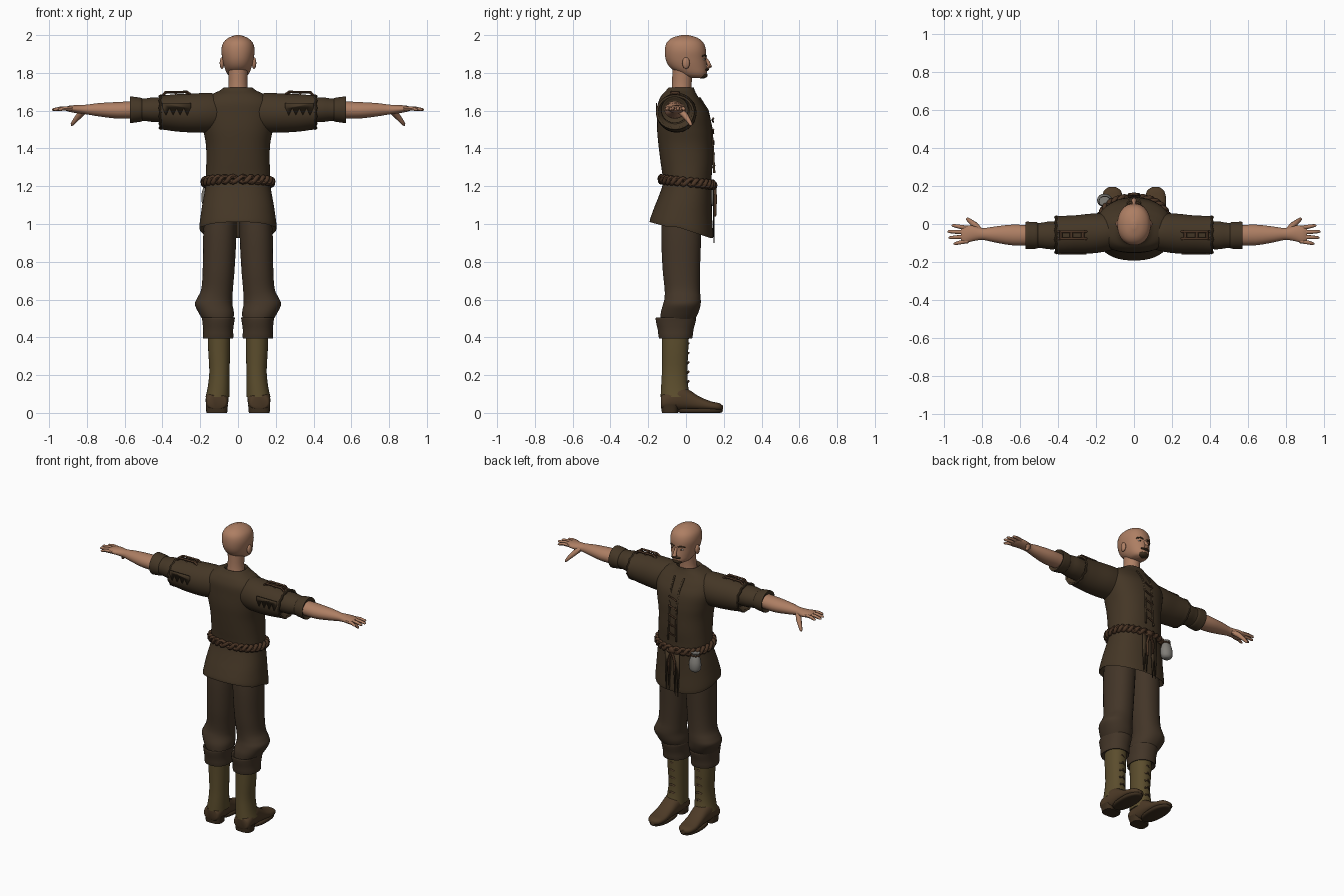
import bpy, bmesh, math
from mathutils import Vector

if "Cube" in bpy.data.objects:
    bpy.data.objects.remove(bpy.data.objects["Cube"])


def material(name, r, g, b):
    m = bpy.data.materials.new(name)
    m.use_nodes = True
    m.diffuse_color = (r, g, b, 1)
    bsdf = m.node_tree.nodes["Principled BSDF"]
    bsdf.inputs["Base Color"].default_value = (r, g, b, 1)
    bsdf.inputs["Roughness"].default_value = 0.9
    return m


CLOTH = material("dark brown cloth", .058, .037, .019)
OLIVE = material("olive cloth", .105, .074, .026)
TROUSER = material("trouser brown", .056, .036, .021)
BOOT = material("boot leather", .075, .043, .02)
SKIN = material("skin", .42, .21, .125)
HAIR = material("dark hair", .045, .027, .013)
STRAP = material("strap leather", .07, .035, .018)
GREY = material("grey pouch", .22, .21, .19)
WHITE = material("eye white", .6, .55, .5)
made = []


def finish(name, mesh, mats):
    ob = bpy.data.objects.new(name, mesh)
    bpy.context.collection.objects.link(ob)
    mesh.materials.clear()
    for m in mats:
        mesh.materials.append(m)
    made.append(ob)
    return ob


def power(v, p):
    return math.copysign(abs(v) ** (2 / p), v)


def smooth_path(st, sub):
    """Catmull-Rom interpolation of stations."""
    out = []
    for i in range(len(st) - 1):
        a, b, c, d = st[max(i - 1, 0)], st[i], st[i + 1], st[min(i + 2, len(st) - 1)]
        for k in range(sub):
            t = k / sub
            out.append([.5 * (2 * q + (r - p) * t + (2 * p - 5 * q + 4 * r - s) * t * t
                              + (3 * q - p - 3 * r + s) * t ** 3)
                        for p, q, r, s in zip(a, b, c, d)])
    return out + [list(st[-1])]


def loft(name, st, axis, mats, n=28, sub=3, p=2.0, side=1, rule=None, deform=None):
    """Skin through oval rings; a station is (along, centre, centre, radius, radius)."""
    bm = bmesh.new()
    rings = []
    for t, a, b, ra, rb in smooth_path(st, sub):
        ring = []
        for j in range(n):
            w = 2 * math.pi * (j + .5) / n
            u, v = a + ra * power(math.cos(w), p), b + rb * power(math.sin(w), p)
            co = Vector({"x": (t, u, v), "y": (u, t, v), "z": (u, v, t)}[axis])
            if deform:
                co = deform(co)
            co.x *= side
            ring.append(bm.verts.new(co))
        rings.append(ring)
    for r, q in zip(rings, rings[1:]):
        for j in range(n):
            bm.faces.new((r[j], r[(j + 1) % n], q[(j + 1) % n], q[j]))
    bm.faces.new(rings[0])
    bm.faces.new(rings[-1])
    bmesh.ops.recalc_face_normals(bm, faces=bm.faces)
    if rule:
        for f in bm.faces:
            f.material_index = rule(f.calc_center_median())
    me = bpy.data.meshes.new(name)
    bm.to_mesh(me)
    bm.free()
    return finish(name, me, mats)


def tube(name, pts, radii, mat, closed=False):
    cu = bpy.data.curves.new(name + " path", "CURVE")
    cu.dimensions, cu.bevel_depth, cu.bevel_resolution = "3D", 1, 2
    cu.use_fill_caps = True
    sp = cu.splines.new("POLY")
    sp.points.add(len(pts) - 1)
    sp.use_cyclic_u = closed
    for i, (q, co) in enumerate(zip(sp.points, pts)):
        q.co = (*co, 1)
        q.radius = radii[i] if isinstance(radii, (list, tuple)) else radii
    tmp = bpy.data.objects.new("tmp", cu)
    bpy.context.collection.objects.link(tmp)
    me = bpy.data.meshes.new_from_object(tmp.evaluated_get(bpy.context.evaluated_depsgraph_get()))
    bpy.data.objects.remove(tmp)
    return finish(name, me, [mat])


def ball(name, loc, size, mat):
    bm = bmesh.new()
    bmesh.ops.create_uvsphere(bm, u_segments=16, v_segments=10, radius=1)
    for v in bm.verts:
        v.co = Vector(loc) + v.co * Vector(size)
    me = bpy.data.meshes.new(name)
    bm.to_mesh(me)
    bm.free()
    return finish(name, me, [mat])


def torn_flap(name, x0, x1, y, top, low, teeth, mat):
    """Thin cloth plate with a zigzag lower edge."""
    bm = bmesh.new()
    pts = [(x0, y, top), (x1, y, top)]
    for i in range(2 * teeth + 1):
        x = x1 + (x0 - x1) * i / (2 * teeth)
        pts.append((x, y, low + (0 if i % 2 else (top - low) * .6)))
    bm.faces.new([bm.verts.new(q) for q in pts])
    me = bpy.data.meshes.new(name)
    bm.to_mesh(me)
    bm.free()
    ob = finish(name, me, [mat])
    mod = ob.modifiers.new("thickness", "SOLIDIFY")
    mod.thickness, mod.offset = .006, 0
    return ob


def clamp(v):
    return max(0, min(1, v))


# Tunic with olive yoke and bib, hem dipping at the chest side
def tunic_rule(c):
    x, wob = abs(c.x), .012 * math.sin(c.x * 90)
    if c.y > .02:
        bib = x < .035 and c.z > 1.28 or x < .12 + wob and c.z > 1.45 + x * .5 + wob
        return int(bib or c.z > 1.61 + wob)
    return int(c.z > 1.668 + wob * .4)


def hem(co):
    drop = clamp((1.12 - co.z) / .135)
    co.z -= drop * (.06 * clamp((co.y + .05) / .18) - .025 * clamp((-.1 - co.y) / .09))
    return co


loft("tunic", [(1.05, 0, -.02, .165, .125), (.985, 0, -.025, .203, .167), (1.08, 0, -.016, .193, .153),
               (1.2, 0, .005, .172, .131), (1.25, 0, .006, .171, .13), (1.33, 0, .003, .168, .138),
               (1.42, 0, -.003, .17, .143), (1.5, 0, -.008, .185, .145), (1.58, 0, -.015, .2, .137),
               (1.64, 0, -.03, .19, .118), (1.68, 0, -.035, .15, .095), (1.705, 0, -.03, .1, .077),
               (1.722, 0, -.025, .072, .066), (1.70, 0, -.022, .06, .058)],
     "z", [CLOTH, OLIVE], n=64, sub=6, p=2.35, rule=tunic_rule, deform=hem)
for i, s in enumerate((1, -1)):
    tube(f"placket_edge_{i}", [(s * .03, .15, 1.27), (s * .026, .142, 1.4), (s * .026, .136, 1.5),
                               (s * .03, .115, 1.6), (s * .035, .07, 1.67)], .006, CLOTH)
for k in range(5):
    z = 1.3 + .06 * k
    tube(f"chest_lace_{k}", [(-.03, .145, z), (0, .151 - .003 * k, z + .01), (.03, .145, z + .02)], .005, STRAP)
for i, s in enumerate((-.055, .012)):
    torn_flap(f"tunic_tail_{i}", s, s + .042, .149 - .003 * i, 1.19, .9 + .03 * i, 2, CLOTH)

# Braided belt, knot and hanging ends
for k in range(2):
    pts = []
    for i in range(120):
        w = 2 * math.pi * i / 120
        ph = 14 * w + k * math.pi
        g = 1 + .04 * math.cos(ph)
        pts.append((.179 * g * power(math.cos(w), 2.35), .005 + .138 * g * power(math.sin(w), 2.35),
                    1.222 - .015 * math.sin(w) + .016 * math.sin(ph)))
    tube(f"belt_strand_{k}", pts, .0125, STRAP, closed=True)
ball("belt_knot", (0, .15, 1.205), (.025, .016, .022), STRAP)
for i, s in enumerate((1, -1)):
    tube(f"belt_end_{i}", [(0, .152, 1.2), (s * .025, .156, 1.13), (s * .02, .154, 1.04 + .03 * i)],
         [.009, .008, .006], STRAP)

# Pouch on the belt
loft("pouch", [(1.095, -.155, .125, .02, .018), (1.11, -.155, .125, .036, .032), (1.15, -.155, .125, .04, .034),
               (1.19, -.155, .122, .03, .026), (1.205, -.155, .12, .022, .02), (1.22, -.155, .12, .03, .026)],
     "z", [GREY], n=18)
tube("pouch_tie", [(-.155 + .026 * math.cos(w), .12 + .024 * math.sin(w), 1.203)
                   for w in (k * math.pi / 6 for k in range(12))], .005, STRAP, closed=True)


# Head with painted hair and beard, neck, face
def head_rule(c):
    hair = c.z > 1.832 + .115 * clamp((c.y + .01) / .085)
    beard = c.y > .02 and c.z < 1.816 + .006 * math.sin(c.x * 80)
    burn = abs(c.y - .028) < .013 and c.z < 1.89
    return int(hair or beard or burn)


loft("neck", [(1.68, 0, -.025, .06, .056), (1.74, 0, -.022, .05, .052), (1.82, 0, -.018, .052, .055)],
     "z", [SKIN])
loft("head", [(1.772, 0, .055, .02, .03), (1.782, 0, .045, .045, .058), (1.80, 0, .032, .06, .078),
              (1.83, 0, .012, .072, .098), (1.87, 0, 0, .082, .107), (1.92, 0, -.003, .088, .109),
              (1.96, 0, -.005, .078, .097), (1.986, 0, -.006, .05, .066), (2.0, 0, -.006, .012, .018)],
     "z", [SKIN, HAIR], n=56, sub=5, p=2.15, rule=head_rule)
tube("nose", [(0, .098, 1.885), (0, .117, 1.855), (0, .124, 1.836), (0, .108, 1.824)],
     [.007, .01, .014, .009], SKIN)
ball("moustache", (0, .108, 1.817), (.034, .014, .007), HAIR)
ball("chin_beard", (0, .085, 1.788), (.036, .03, .018), HAIR)
for side, s in (("left", 1), ("right", -1)):
    ball(f"{side}_ear", (s * .085, .0, 1.852), (.012, .02, .031), SKIN)
    ball(f"{side}_eye", (s * .034, .092, 1.872), (.013, .009, .006), WHITE)
    ball(f"{side}_iris", (s * .034, .099, 1.872), (.005, .004, .005), HAIR)
    tube(f"{side}_brow", [(s * .014, .106, 1.888), (s * .034, .099, 1.894), (s * .054, .084, 1.888)],
         .005, HAIR)

    # Wide shoulder sleeve, inner sleeve, cuff
    loft(f"{side}_shoulder_sleeve",
         [(.06, -.04, 1.59, .08, .085), (.14, -.045, 1.59, .098, .103), (.22, -.05, 1.588, .105, .104),
          (.31, -.055, 1.588, .101, .1), (.38, -.057, 1.59, .1, .093), (.41, -.057, 1.592, .098, .088),
          (.385, -.057, 1.6, .075, .07)], "x", [CLOTH, OLIVE], n=40, sub=5, side=s,
         rule=lambda c: int(abs(c.x) < .27 and c.z > (1.635 if c.y > -.03 else 1.668) + .01 * math.sin(c.x * 70)))
    loft(f"{side}_inner_sleeve", [(.34, -.06, 1.602, .07, .066), (.44, -.06, 1.605, .074, .066),
                                  (.49, -.06, 1.605, .067, .06), (.54, -.06, 1.604, .066, .058)],
         "x", [CLOTH], side=s)
    loft(f"{side}_sleeve_cuff", [(.505, -.06, 1.604, .06, .055), (.512, -.06, 1.605, .07, .063),
                                 (.545, -.06, 1.605, .072, .068), (.572, -.06, 1.605, .071, .07),
                                 (.562, -.06, 1.605, .056, .052)], "x", [CLOTH], side=s)
    # Shoulder strap with buckle ends, torn seam
    for k, y in enumerate((-.078, -.04)):
        tube(f"{side}_strap_edge_{k}", [(s * .25, y, 1.685), (s * .27, y, 1.699), (s * .38, y, 1.698),
                                        (s * .40, y, 1.68)], .007, STRAP)
    for k, x in enumerate((.27, .33, .385)):
        tube(f"{side}_strap_bar_{k}", [(s * x, -.08, 1.694), (s * x, -.038, 1.694)], .009, STRAP)
    torn_flap(f"{side}_torn_seam", s * .25, s * .4, -.157, 1.64, 1.575, 4, CLOTH)
    tube(f"{side}_sleeve_hem", [(s * (.408 + .006 * (k % 2)), -.057 + .096 * math.cos(k * math.pi / 12),
                                1.592 + .087 * math.sin(k * math.pi / 12)) for k in range(24)],
         .007, CLOTH, closed=True)

    # Forearm and hand
    loft(f"{side}_forearm", [(.53, -.06, 1.605, .052, .046), (.64, -.058, 1.602, .055, .044),
                             (.74, -.055, 1.605, .041, .035), (.80, -.053, 1.606, .031, .026),
                             (.85, -.05, 1.608, .041, .022), (.89, -.055, 1.61, .046, .017),
                             (.912, -.056, 1.61, .036, .01)], "x", [SKIN], side=s)
    for k, tip in enumerate((.962, .984, .978, .952)):
        y0, y1 = -.02 - .0235 * k, -.008 - .032 * k
        mid = (.885 + tip) / 2
        tube(f"{side}_finger_{k}", [(s * .875, y0, 1.61), (s * mid, (y0 + y1) / 2, 1.612),
                                    (s * (tip - .008), y1, 1.606), (s * tip, y1, 1.604)],
             [.011, .0105, .008, .003], SKIN)
    tube(f"{side}_thumb", [(s * .815, -.035, 1.602), (s * .84, -.005, 1.575), (s * .865, .016, 1.545),
                           (s * .878, .026, 1.527), (s * .882, .03, 1.521)], [.018, .017, .012, .009, .003], SKIN)

    # Trouser leg, ankle cuff
    loft(f"{side}_trouser_leg", [(1.1, .09, -.02, .08, .1), (.95, .096, -.025, .088, .106),
                                 (.77, .102, -.025, .085, .1), (.66, .11, -.02, .084, .094),
                                 (.61, .122, -.018, .093, .096), (.575, .129, -.022, .1, .1),
                                 (.53, .115, -.034, .094, .1), (.49, .105, -.045, .08, .09)],
         "z", [TROUSER], sub=4, p=2.2, side=s)
    loft(f"{side}_trouser_cuff", [(.485, .105, -.05, .07, .085), (.505, .104, -.053, .087, .106),
                                  (.485, .104, -.054, .085, .106), (.44, .105, -.055, .08, .095),
                                  (.395, .105, -.055, .08, .088), (.41, .103, -.055, .06, .07)],
         "z", [TROUSER], p=2.2, side=s)
    # Boot shaft with laces, foot, sole and heel
    loft(f"{side}_boot_shaft", [(.43, .1, -.056, .06, .073), (.33, .1, -.058, .058, .07),
                                (.22, .098, -.06, .054, .068), (.14, .102, -.06, .058, .072),
                                (.085, .108, -.055, .064, .08)], "z", [OLIVE], p=2.2, side=s)
    for k in range(5):
        z = .16 + .05 * k
        tube(f"{side}_boot_tie_{k}", [(s * .08, .004, z), (s * .1, .013, z + .008), (s * .12, .004, z)], .006, BOOT)
    loft(f"{side}_boot_foot", [(-.132, .112, .06, .045, .035), (-.115, .112, .06, .058, .045),
                               (-.04, .11, .078, .06, .065), (.01, .11, .07, .056, .056),
                               (.07, .112, .05, .055, .037), (.13, .114, .037, .056, .025),
                               (.175, .114, .032, .045, .02), (.195, .114, .028, .018, .01)],
         "y", [BOOT], p=2.4, side=s)
    loft(f"{side}_sole", [(0, .114, .075, .045, .105), (.005, .114, .075, .054, .118),
                          (.018, .114, .075, .055, .12), (.024, .114, .075, .05, .112)],
         "z", [HAIR], p=2.3, side=s)
    loft(f"{side}_heel", [(0, .112, -.085, .055, .043), (.045, .112, -.085, .059, .047)],
         "z", [HAIR], p=3, sub=1, side=s)

# Smooth shading that keeps hard edges
bpy.ops.object.select_all(action="DESELECT")
for ob in made:
    ob.select_set(True)
bpy.context.view_layer.objects.active = made[0]
bpy.ops.object.shade_smooth_by_angle(angle=math.radians(45))
